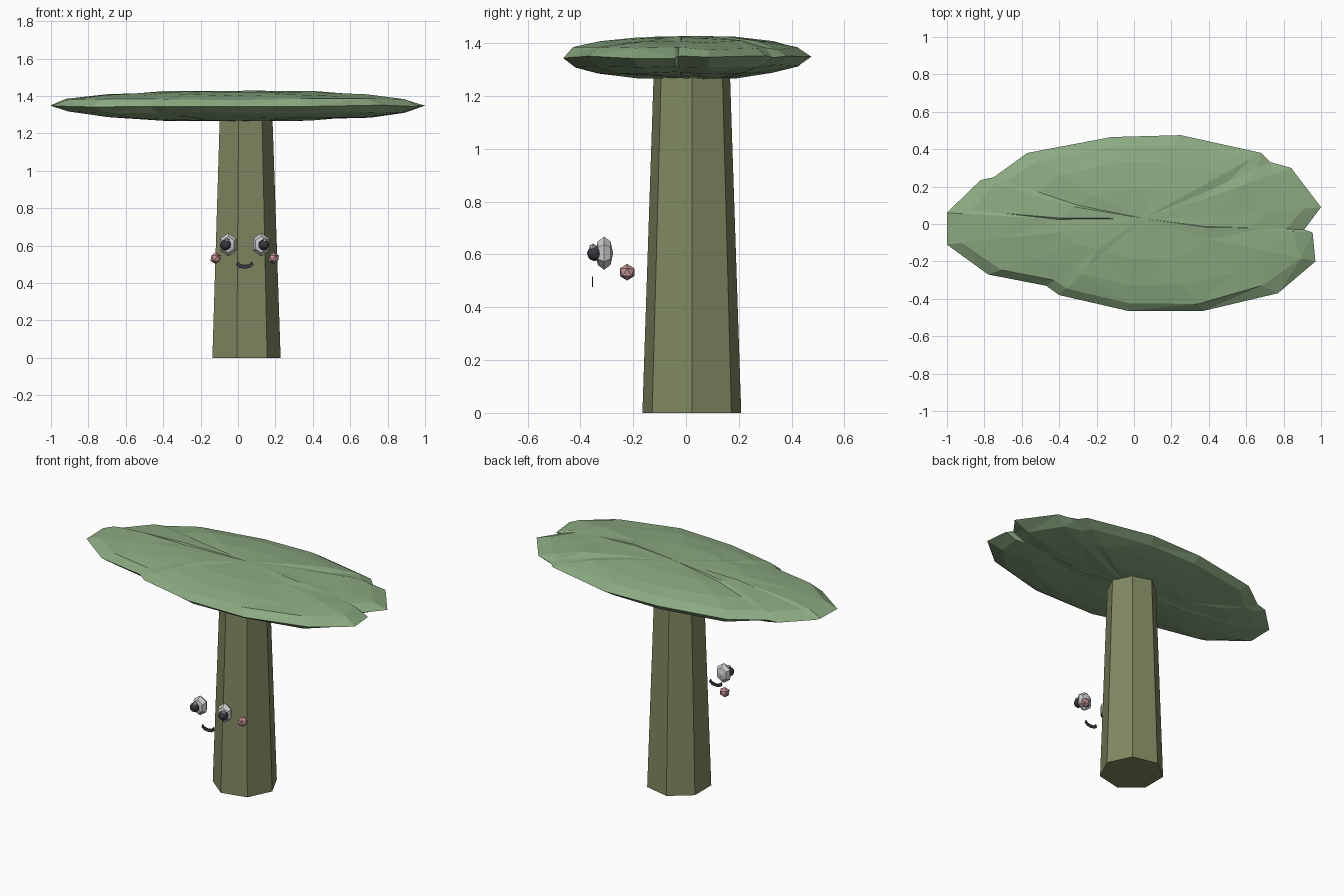
import bpy, bmesh, math, random
from mathutils import Matrix

if "Cube" in bpy.data.objects:
    bpy.data.objects.remove(bpy.data.objects["Cube"])
random.seed(4)


def material(name, rgb):
    m = bpy.data.materials.new(name)
    m.diffuse_color = (*rgb, 1)
    m.use_nodes = True
    m.node_tree.nodes["Principled BSDF"].inputs["Base Color"].default_value = m.diffuse_color
    return m


BARK = material("bark", (0.22, 0.25, 0.12))
LEAF = material("leaf", (0.26, 0.40, 0.22))
WHITE = material("eye_white", (0.75, 0.75, 0.75))
DARK = material("dark", (0.04, 0.04, 0.05))
PINK = material("blush", (0.55, 0.28, 0.29))
CX, CY = 0.036, 0.022   # trunk axis


def finish(name, bm, mat):
    bmesh.ops.recalc_face_normals(bm, faces=bm.faces)
    me = bpy.data.meshes.new(name)
    bm.to_mesh(me)
    bm.free()
    me.materials.append(mat)
    ob = bpy.data.objects.new(name, me)
    bpy.context.collection.objects.link(ob)
    return ob


def ball(name, loc, r, mat, sub=1):
    bm = bmesh.new()
    bmesh.ops.create_icosphere(bm, subdivisions=sub, radius=r,
                               matrix=Matrix.Translation(loc))
    return finish(name, bm, mat)


# Tapered seven-sided trunk
bm = bmesh.new()
rings = []
for r, z in ((0.192, 0), (0.147, 1.32)):
    rings.append([bm.verts.new((CX + r * math.cos(i * math.tau / 7),
                                CY + r * math.sin(i * math.tau / 7), z))
                  for i in range(7)])
lo, hi = rings
for i in range(7):
    j = (i + 1) % 7
    bm.faces.new((lo[i], lo[j], hi[j], hi[i]))
bm.faces.new(lo[::-1])
bm.faces.new(hi)
finish("trunk", bm, BARK)

# Flat faceted canopy: irregular rim swept over an elliptical section
rim = [(-1, .06), (-1, -.11), (-.78, -.27), (-.47, -.33), (-.4, -.38),
       (-.03, -.465), (.37, -.465), (.77, -.37), (.97, -.2), (.955, -.045),
       (.91, -.03), (1, .09), (.84, .3), (.73, .33), (.68, .38),
       (.25, .475), (-.12, .465), (-.57, .38), (-.75, .25), (-.82, .235),
       (-.98, .08)]
n = len(rim)
bm = bmesh.new()
rings = []
for deg in (-66, -45, -24, 0, 24, 45, 66):
    s, h = math.cos(math.radians(deg)), math.sin(math.radians(deg))
    ring = []
    for x, y in rim:
        k = s if deg == 0 else s * random.uniform(0.97, 1.01)
        ring.append(bm.verts.new((x * k, y * k, 1.347 + 0.082 * h
                                  + random.uniform(-.006, .006))))
    rings.append(ring)
for a, b in zip(rings, rings[1:]):
    for i in range(n):
        j = (i + 1) % n
        bm.faces.new((a[i], a[j], b[j], b[i]))
for ring, z in ((rings[0], 1.264), (rings[-1], 1.428)):
    pole = bm.verts.new((0.05, 0.03, z))
    for i in range(n):
        bm.faces.new((ring[i], ring[(i + 1) % n], pole))
bmesh.ops.triangulate(bm, faces=bm.faces)
finish("canopy", bm, LEAF)

# Eyes and cheeks, mirrored about the trunk axis
for side, sx in (("left", -1), ("right", 1)):
    bm = bmesh.new()
    bmesh.ops.create_uvsphere(bm, u_segments=6, v_segments=4, radius=1)
    bm.transform(Matrix.Translation((CX + sx * 0.088, -0.31, 0.605))
                 @ Matrix.Diagonal((0.051, 0.034, 0.063, 1))
                 @ Matrix.Rotation(math.pi / 2, 4, 'X'))
    finish(side + "_eye_white", bm, WHITE)
    ball(side + "_pupil", (CX + sx * 0.102, -0.346, 0.604), 0.029, DARK, 2)
    ball(side + "_eye_glint", (CX + sx * 0.102 + 0.007, -0.352, 0.627),
         0.015, WHITE)
    ball(side + "_cheek", (CX + sx * 0.155, -0.223, 0.533), 0.032, PINK)

# Thin smiling mouth
bm = bmesh.new()
prev = None
for u, z in ((-.043, .506), (-.026, .491), (0, .487), (.026, .491), (.043, .506)):
    sec = [bm.verts.new((CX + u * k, y, z + d))
           for k, y, d in ((1.1, -.357, -.01), (.9, -.357, .01),
                           (.9, -.353, .01), (1.1, -.353, -.01))]
    if prev:
        for i in range(4):
            j = (i + 1) % 4
            bm.faces.new((prev[i], prev[j], sec[j], sec[i]))
    else:
        bm.faces.new(sec)
    prev = sec
bm.faces.new(prev)
finish("mouth", bm, DARK)
